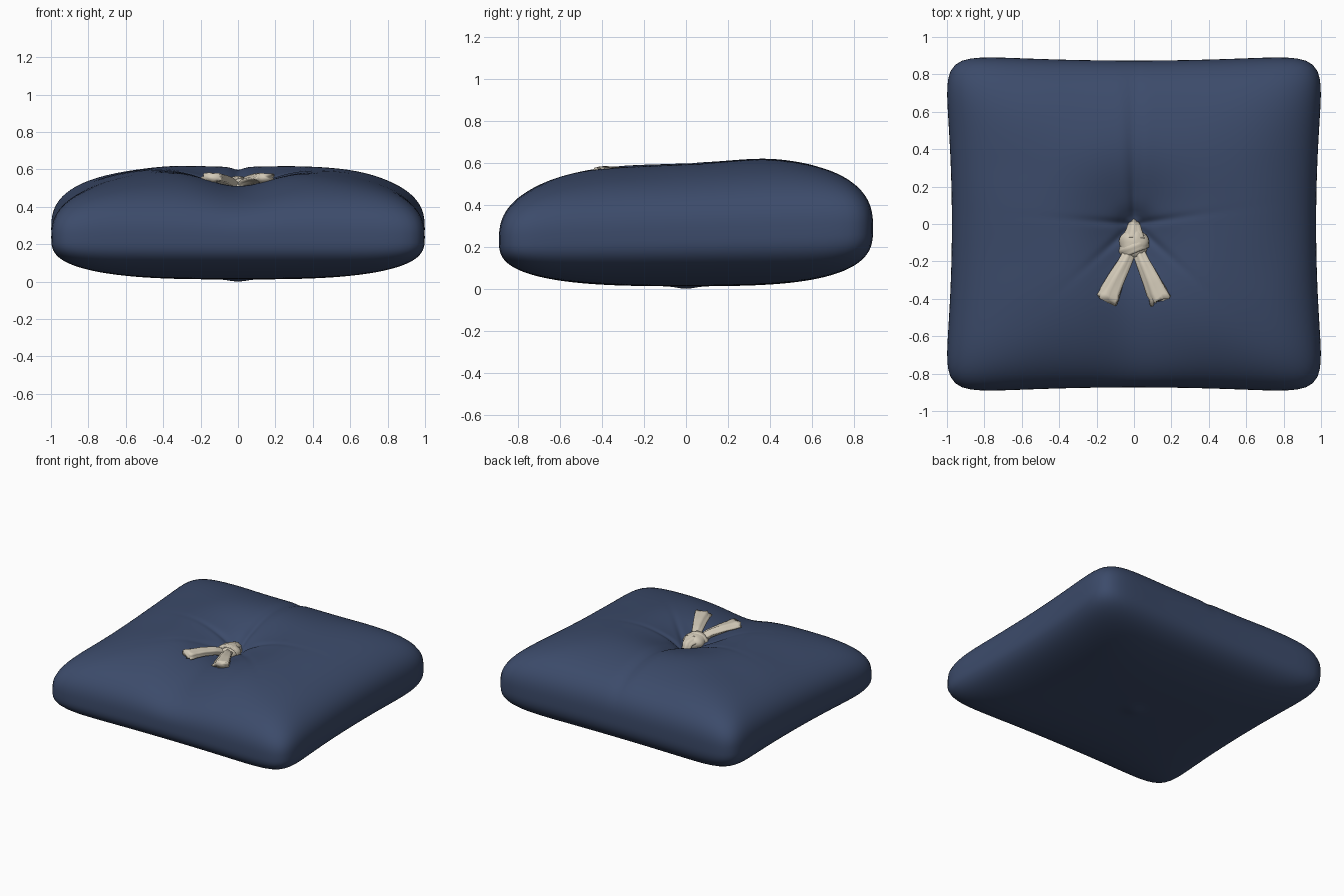
import bpy, bmesh, math, random
from mathutils import Vector, noise
from mathutils.bvhtree import BVHTree

random.seed(4)
cube = bpy.data.objects.get("Cube")
if cube:
    bpy.data.objects.remove(cube, do_unlink=True)


def material(name, rgb):
    m = bpy.data.materials.new(name)
    m.use_nodes = True
    m.diffuse_color = (*rgb, 1)
    bsdf = m.node_tree.nodes["Principled BSDF"]
    bsdf.inputs["Base Color"].default_value = (*rgb, 1)
    bsdf.inputs["Roughness"].default_value = 0.8
    return m


NAVY = material("navy cloth", (0.045, 0.07, 0.145))
CREAM = material("cream cord", (0.65, 0.59, 0.48))


def finish(bm, name, mat):
    bmesh.ops.recalc_face_normals(bm, faces=bm.faces)
    mesh = bpy.data.meshes.new(name)
    bm.to_mesh(mesh)
    mesh.materials.append(mat)
    for p in mesh.polygons:
        p.use_smooth = True
    ob = bpy.data.objects.new(name, mesh)
    bpy.context.collection.objects.link(ob)
    return ob


def bell(d, width):
    return math.exp(-(d / width) ** 2)


def smooth(t):
    t = max(0, min(1, t))
    return t * t * (3 - 2 * t)


CREASES = [math.radians(a) for a in (8, 90, 176, 222, 318)]


def crown(x, y):
    """Full height of the padding, less the tuft, valley and creases."""
    z = 0.617 + 0.05 * y
    z -= 0.06 * bell(x, 0.22) * smooth((0.1 - y) / 0.35)
    z -= 0.015 * bell(x, 0.04) * smooth(y / 0.2)
    d = math.hypot(x, y)
    z -= 0.09 * bell(d, 0.26) + 0.045 * bell(d, 0.08)
    for a in CREASES:
        along = x * math.cos(a) + y * math.sin(a)
        across = y * math.cos(a) - x * math.sin(a)
        if along > 0:
            z -= 0.022 * smooth(along / 0.06) * math.exp(-along / 0.18) * bell(across, 0.022)
    return z + 0.006 * noise.noise(Vector((x * 3, y * 3, 0.5)))


def cushion_point(a, r, top):
    # rings grow from round at the tuft to square at the rim
    n = 2.2 + 8.8 * r * r
    c, s = math.cos(a), math.sin(a)
    k = r * (abs(c) ** n + abs(s) ** n) ** (-1 / n)
    u, v = c * k, s * k
    x = 1.025 * u * (1 - 0.05 * (1 - v * v) * r)
    y = 0.91 * v * (1 - 0.04 * (1 - u * u) * r)
    rim = 0.26 + 0.033 * y
    if top:
        z = rim + (crown(x, y) - rim) * (1 - r ** 2.6) ** (1 / 2.6)
    else:
        z = rim - (rim - 0.012) * (1 - r ** 3) ** (1 / 3)
        z -= 0.012 * bell(math.hypot(x, y), 0.06)
    return Vector((x, y, z))


# cushion: rings from the bottom centre, round the rim, to the top centre
SEG, RINGS = 176, 56
bm = bmesh.new()
rings = []
for i in range(1, 2 * RINGS):
    phi = (i / RINGS - 1) * math.pi / 2
    r = min(1, math.cos(phi))
    rings.append([bm.verts.new(cushion_point(math.tau * j / SEG, r, i >= RINGS))
                  for j in range(SEG)])
for lo, hi in zip(rings, rings[1:]):
    for j in range(SEG):
        k = (j + 1) % SEG
        bm.faces.new((lo[j], lo[k], hi[k], hi[j]))
for ring, top in ((rings[0], False), (rings[-1], True)):
    pole = bm.verts.new(cushion_point(0, 0, top))
    for j in range(SEG):
        bm.faces.new((ring[j], ring[(j + 1) % SEG], pole))
bm.normal_update()
surface = BVHTree.FromBMesh(bm)
finish(bm, "cushion", NAVY)
bm.free()


def on_top(x, y, lift):
    hit = surface.ray_cast(Vector((x, y, 2)), Vector((0, 0, -1)))[0]
    return Vector((x, y, hit.z + lift))


def ribbon(name, path, widths, thick, fray=0.0, sides=20, steps=5):
    """Flattened, lightly folded tube along a path, with an optional frayed end."""
    stations = []
    for i in range(len(path) - 1):
        for k in range(steps):
            t = k / steps
            stations.append((path[i].lerp(path[i + 1], t),
                             widths[i] + (widths[i + 1] - widths[i]) * t))
    stations.append((path[-1], widths[-1]))
    bm = bmesh.new()
    rows = []
    for i, (p, w) in enumerate(stations):
        before, after = stations[max(i - 1, 0)][0], stations[min(i + 1, len(stations) - 1)][0]
        fwd = (after - before).normalized()
        side = fwd.cross(Vector((0, 0, 1))).normalized()
        up = side.cross(fwd)
        row = []
        for j in range(sides):
            a = math.tau * j / sides
            fold = 1 + 0.13 * math.sin(5 * a + i * 0.15)
            co = p + side * math.cos(a) * w * fold + up * math.sin(a) * thick * fold
            if fray and i >= len(stations) - 2:
                co += fwd * random.uniform(-0.4, 1) * fray
                co += side * random.uniform(-0.5, 0.5) * fray
            row.append(bm.verts.new(co))
        rows.append(row)
    for lo, hi in zip(rows, rows[1:]):
        for j in range(sides):
            k = (j + 1) % sides
            bm.faces.new((lo[j], lo[k], hi[k], hi[j]))
    bm.faces.new(rows[0])
    bm.faces.new(rows[-1])
    finish(bm, name, mat=CREAM)
    bm.free()


# two frayed tails spreading to the front
for label, sx in (("left", 1), ("right", -1)):
    path = [Vector((0.015 * sx, -0.13, 0.505)), on_top(0.05 * sx, -0.21, 0.035),
            on_top(0.095 * sx, -0.30, 0.028), on_top(0.143 * sx, -0.405, 0.022)]
    ribbon(label + "_tail", path, [0.03, 0.036, 0.046, 0.058], 0.026, fray=0.016)

# cord coming out of the tuft
ribbon("cord_neck", [Vector((0, 0.0, 0.45)), Vector((0, -0.02, 0.51)), Vector((0, -0.08, 0.525))],
       [0.025, 0.036, 0.06], 0.03)

# knot with gathered folds
bm = bmesh.new()
bmesh.ops.create_uvsphere(bm, u_segments=32, v_segments=16, radius=1)
for v in bm.verts:
    a = math.atan2(v.co.y, v.co.x)
    f = 1 + 0.05 * math.sin(5 * a + 2 * v.co.z)
    v.co = Vector((v.co.x * 0.078 * f, v.co.y * 0.085 * f - 0.105, v.co.z * 0.055 + 0.505))
finish(bm, "knot", CREAM)
bm.free()

# band wrapped over the knot
band = []
for i in range(9):
    a = math.pi * i / 8
    band.append(Vector((0.068 * math.cos(a), -0.125 + 0.03 * math.cos(a),
                        0.48 + 0.072 * math.sin(a))))
ribbon("knot_band", band, [0.03] * 9, 0.013, steps=2)
